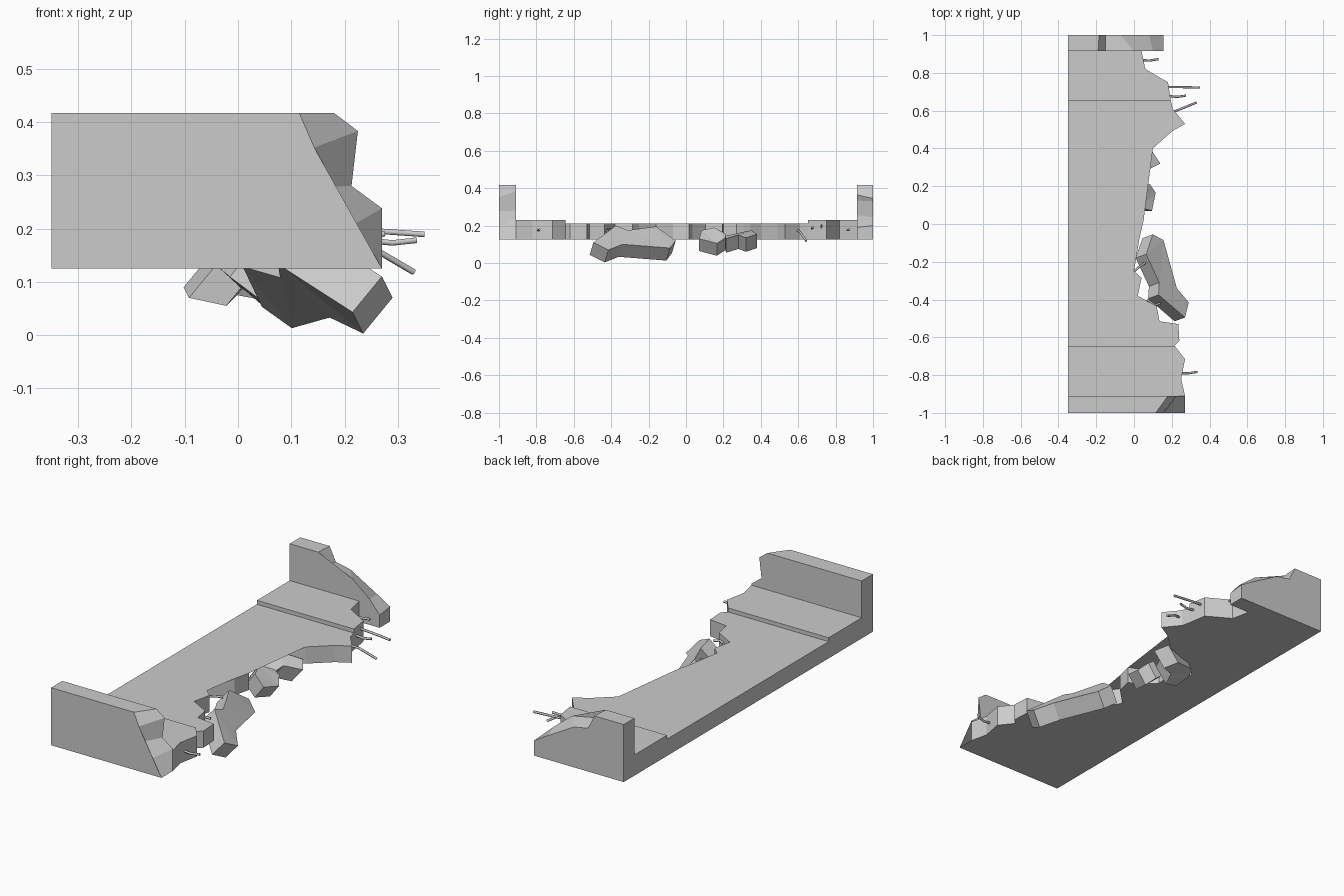
import bpy, bmesh

if "Cube" in bpy.data.objects:
    bpy.data.objects.remove(bpy.data.objects["Cube"])

BACK, BOTTOM, ROAD, WALK, TOP = -0.35, 0.125, 0.21, 0.23, 0.417


def loft(name, a, b):
    """Solid between two matching closed loops of 3D points."""
    bm = bmesh.new()
    va = [bm.verts.new(p) for p in a]
    vb = [bm.verts.new(p) for p in b]
    n = len(va)
    caps = [bm.faces.new(va), bm.faces.new(vb[::-1])]
    for i in range(n):
        j = (i + 1) % n
        bm.faces.new((va[j], va[i], vb[i], vb[j]))
    bmesh.ops.triangulate(bm, faces=caps)
    bmesh.ops.recalc_face_normals(bm, faces=bm.faces)
    mesh = bpy.data.meshes.new(name)
    bm.to_mesh(mesh)
    bm.free()
    ob = bpy.data.objects.new(name, mesh)
    bpy.context.collection.objects.link(ob)
    return ob


def slab(name, edge, top):
    """Flat slab from the straight back to a broken edge."""
    pts = [(BACK, edge[0][1])] + edge + [(BACK, edge[-1][1])]
    loft(name, [(x, y, BOTTOM) for x, y in pts], [(x, y, top) for x, y in pts])


def wall(name, y_out, y_in, outer, inner):
    """Parapet whose broken end differs on its two faces."""
    start = [(BACK, BOTTOM), (BACK, TOP)]
    loft(name, [(x, y_out, z) for x, z in start + outer],
         [(x, y_in, z) for x, z in start + inner])


def chunk(name, face, d):
    """Fallen piece: upper face pushed back along its thickness."""
    loft(name, face, [(x + d[0], y + d[1], z + d[2]) for x, y, z in face])


def rebar(name, pts):
    cu = bpy.data.curves.new(name, 'CURVE')
    cu.dimensions = '3D'
    cu.bevel_depth = 0.006
    cu.bevel_resolution = 1
    cu.use_fill_caps = True
    sp = cu.splines.new('POLY')
    sp.points.add(len(pts) - 1)
    for p, co in zip(sp.points, pts):
        p.co = (*co, 1)
    bpy.context.collection.objects.link(bpy.data.objects.new(name, cu))


# deck: road between two raised walkways, all with a ragged edge
slab("far_walkway", [(.04, .915), (.06, .82), (.18, .75), (.195, .652)], WALK)
slab("road_deck", [
    (.195, .652), (.205, .61), (.27, .53), (.20, .49), (.10, .40), (-.05, .345),
    (-.10, .31), (-.14, .27), (-.13, .20), (-.065, .195), (-.07, .105),
    (0, .035), (.05, .015), (.03, -.07), (-.06, -.16), (0, -.25), (.04, -.285),
    (.02, -.38), (.12, -.435), (.135, -.515), (.235, -.53), (.24, -.62),
    (.215, -.645)], ROAD)
slab("near_walkway", [(.215, -.645), (.27, -.715), (.25, -.82), (.27, -.91)], WALK)

# parapet walls
wall("near_parapet", -1, -.91,
     [(.115, TOP), (.143, .352), (.16, .278), (.193, .193), (.27, BOTTOM)],
     [(.18, TOP), (.225, .383), (.213, .28), (.27, .238), (.27, BOTTOM)])
wall("far_parapet", 1, .915,
     [(-.185, TOP), (-.15, .345), (-.07, .33), (.08, .245), (.155, .20), (.155, BOTTOM)],
     [(-.19, TOP), (-.15, .365), (0, .335), (.10, .255), (.155, .19), (.155, BOTTOM)])

# fallen chunks
chunk("long_chunk", [
    (.27, -.495, .11), (.13, -.375, .20), (.134, -.31, .175), (.064, -.16, .195),
    (.10, -.055, .12), (.156, -.085, .08), (.227, -.34, .10), (.29, -.415, .07)],
    (-.055, -.02, -.067))
chunk("small_chunk", [
    (.095, .07, .13), (.035, .085, .175), (.017, .15, .19),
    (.055, .215, .155), (.085, .21, .135), (.115, .165, .105)],
    (-.05, 0, -.066))
chunk("middle_chunk", [
    (-.01, .35, .175), (.10, .38, .155), (.14, .32, .135), (.06, .28, .15),
    (.04, .215, .13), (-.03, .21, .145), (-.04, .30, .165)],
    (-.062, 0, -.075))

# protruding reinforcing bars
bars = [
    [(.02, .87, .178), (.08, .865, .175), (.13, .873, .178)],
    [(.15, .725, .202), (.25, .725, .196), (.35, .722, .189)],
    [(.15, .68, .19), (.23, .673, .185), (.275, .68, .19)],
    [(.17, .58, .185), (.25, .61, .165), (.33, .643, .118)],
    [(.22, -.79, .18), (.29, -.79, .173), (.335, -.783, .178)],
    [(-.01, -.26, .18), (.03, -.225, .18), (.06, -.205, .175)],
    [(.07, -.40, .18), (.11, -.43, .175), (.14, -.42, .17)],
]
for i, pts in enumerate(bars):
    rebar(f"rebar_{i + 1}", pts)
